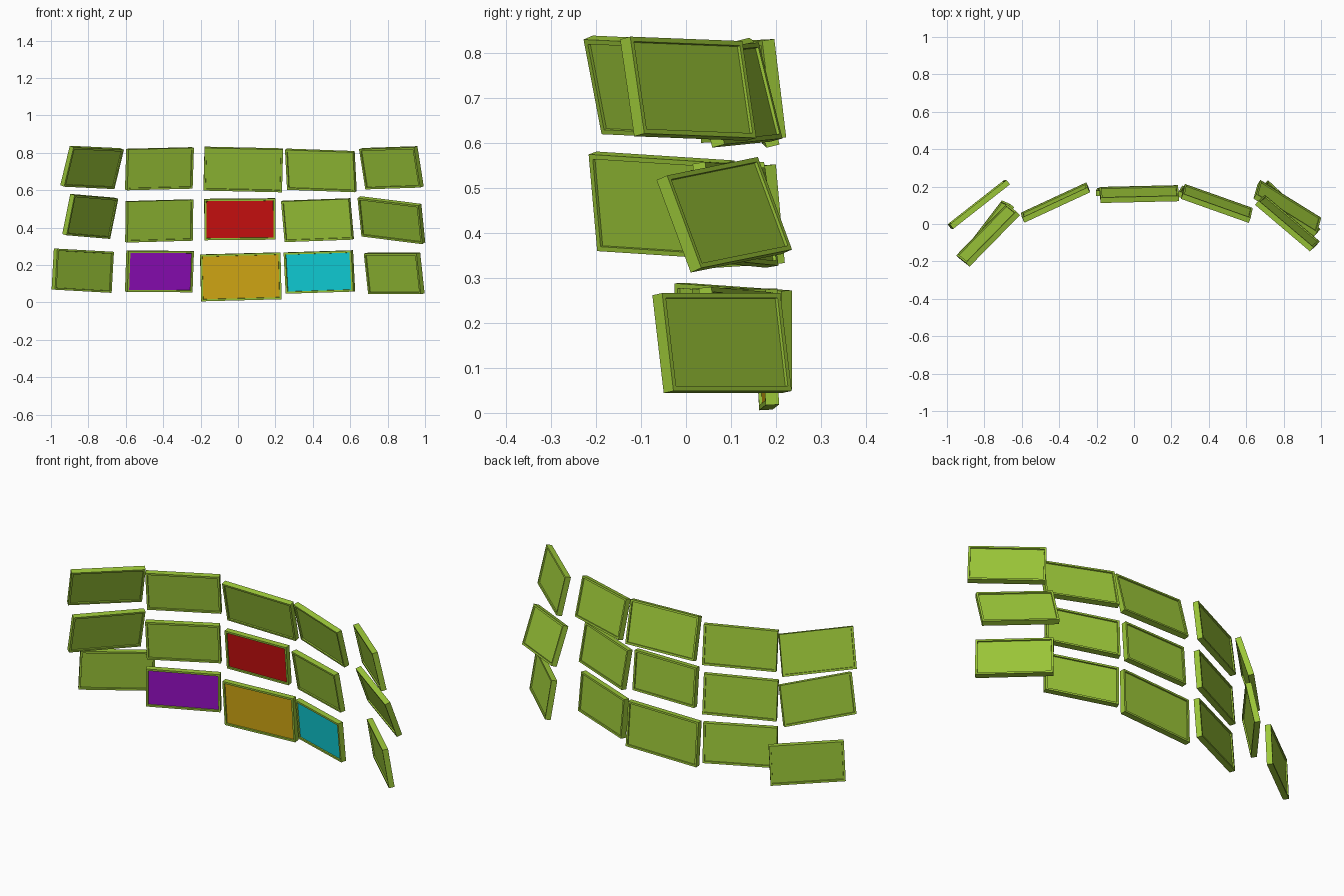
import bpy, bmesh
from math import radians
from mathutils import Matrix

if "Cube" in bpy.data.objects:
    bpy.data.objects.remove(bpy.data.objects["Cube"])


def material(name, rgb):
    m = bpy.data.materials.new(name)
    m.diffuse_color = (*rgb, 1)
    m.use_nodes = True
    m.node_tree.nodes["Principled BSDF"].inputs["Base Color"].default_value = m.diffuse_color
    return m


GREEN = material("lime_casing", (0.33, 0.57, 0.04))
COLOURS = {
    "red": material("red_display", (0.60, 0.005, 0.005)),
    "purple": material("purple_display", (0.33, 0.005, 0.60)),
    "orange": material("orange_display", (0.66, 0.40, 0.007)),
    "cyan": material("cyan_display", (0.005, 0.62, 0.68)),
}
THICK, BORDER, DEPTH = 0.03, 0.015, 0.007


def screen(name, loc, yaw, pitch, roll, colour=None, w=0.385, h=0.22):
    """Flat slab with a recessed panel on its front and back."""
    bm = bmesh.new()
    bmesh.ops.create_cube(bm, size=1)
    bmesh.ops.scale(bm, vec=(w, THICK, h), verts=bm.verts)
    bm.normal_update()
    panels = [f for f in bm.faces if abs(f.normal.y) > 0.9]
    for f in panels:
        n = f.normal.copy()
        # frame lip, then a step inward
        bmesh.ops.inset_region(bm, faces=[f], thickness=BORDER)
        bmesh.ops.inset_region(bm, faces=[f], thickness=0.001)
        bmesh.ops.translate(bm, vec=-n * DEPTH, verts=f.verts)
        if colour and n.y < 0:
            f.material_index = 1
    me = bpy.data.meshes.new(name)
    bm.to_mesh(me)
    bm.free()
    me.materials.append(GREEN)
    if colour:
        me.materials.append(COLOURS[colour])
    ob = bpy.data.objects.new(name, me)
    bpy.context.collection.objects.link(ob)
    ob.matrix_world = (Matrix.Translation(loc)
                       @ Matrix.Rotation(radians(yaw), 4, 'Z')
                       @ Matrix.Rotation(radians(pitch), 4, 'X')
                       @ Matrix.Rotation(radians(roll), 4, 'Y'))
    return ob


# Upper row, left to right
screen("screen_upper_far_left", (-0.78, -0.06, 0.722), 45, 17, 2)
screen("screen_upper_left", (-0.42, 0.115, 0.715), 25, 7, -1.3)
screen("screen_upper_centre", (0.028, 0.16, 0.711), 1, 14, 1.3, w=0.42, h=0.235)
screen("screen_upper_right", (0.443, 0.11, 0.706), -20, 14, 2)
screen("screen_upper_far_right", (0.82, 0.005, 0.72), -40, 12, -1.5)

# Middle row
screen("screen_middle_far_left", (-0.79, -0.045, 0.46), 52, 12, 3)
screen("screen_middle_left", (-0.421, 0.115, 0.436), 25, 5, -1.5)
screen("screen_middle_centre", (0.01, 0.165, 0.445), 1, 5, -0.5, "red", w=0.38)
screen("screen_middle_right", (0.425, 0.11, 0.44), -20, 9, -2)
screen("screen_middle_far_right", (0.82, 0.085, 0.44), -34, 20, 6.5)

# Lower row
screen("screen_lower_far_left", (-0.83, 0.105, 0.17), 38, 2, 2.5)
screen("screen_lower_left", (-0.42, 0.115, 0.166), 25, 4, 0.3, "purple")
screen("screen_lower_centre", (0.015, 0.178, 0.137), 2, 3, -1.5, "orange", w=0.43, h=0.25)
screen("screen_lower_right", (0.435, 0.115, 0.163), -20, 4, -1.7, "cyan")
screen("screen_lower_far_right", (0.835, 0.08, 0.155), -43, 9, 0)
